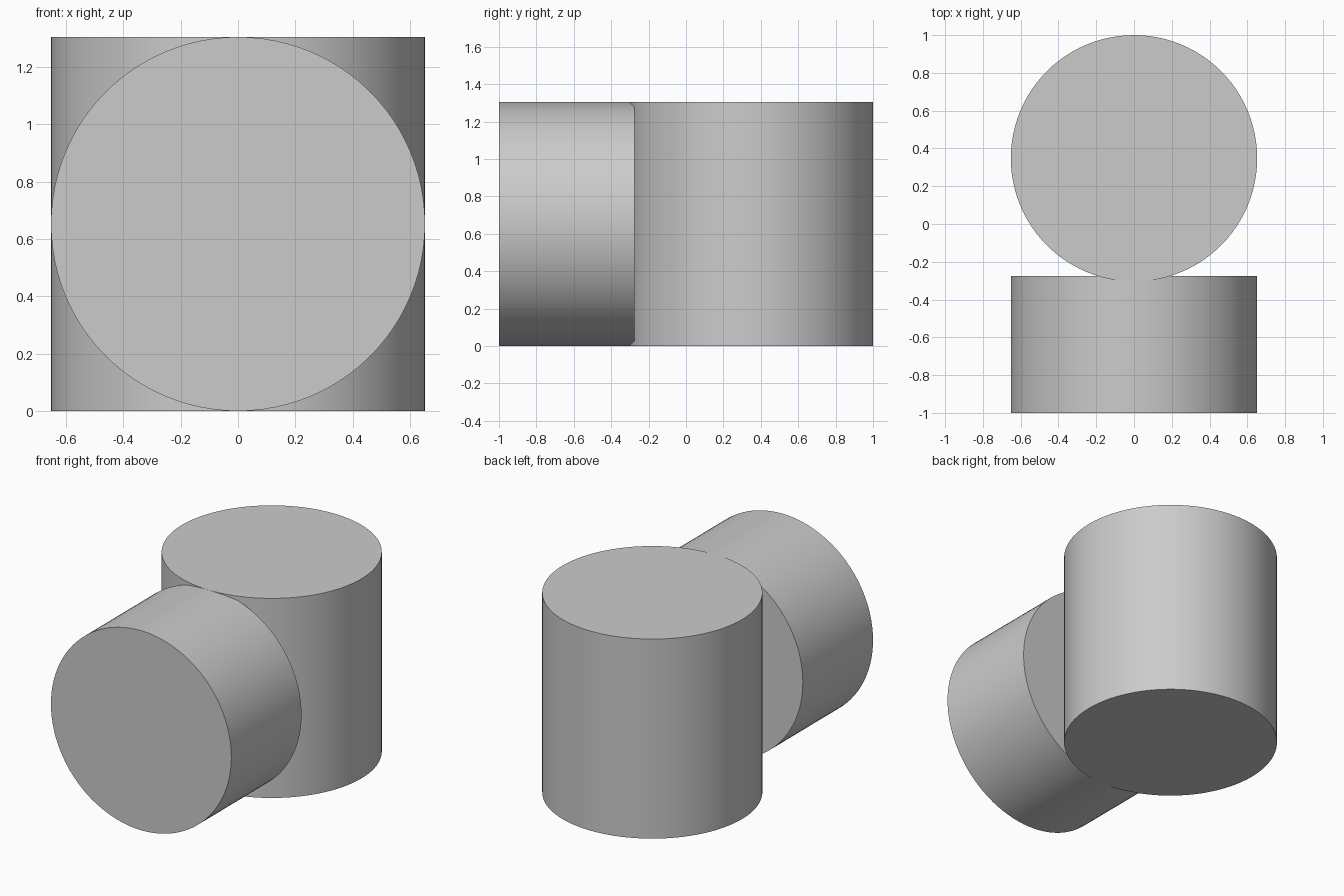
import bpy
import math

cube = bpy.data.objects.get("Cube")
if cube:
    bpy.data.objects.remove(cube, do_unlink=True)

RADIUS = 0.652
FRONT_END, INNER_END = -1.0, -0.275

# Plain grey for both parts
grey = bpy.data.materials.new("light_grey")
grey.use_nodes = True
colour = (0.6, 0.6, 0.6, 1)
grey.diffuse_color = colour
grey.node_tree.nodes["Principled BSDF"].inputs["Base Color"].default_value = colour


def cylinder(name, length, location, tilt=0.0):
    bpy.ops.mesh.primitive_cylinder_add(
        vertices=96, radius=RADIUS, depth=length,
        location=location, rotation=(tilt, 0, 0))
    obj = bpy.context.object
    obj.name = name
    obj.data.materials.append(grey)
    bpy.ops.object.shade_smooth_by_angle(angle=math.radians(30))
    return obj


# Upright drum at the back, as tall as it is wide
cylinder("upright_cylinder", 2 * RADIUS, (0, 1 - RADIUS, RADIUS))

# Shorter drum lying along y, slightly overlapping the upright one
cylinder("lying_cylinder", INNER_END - FRONT_END,
         (0, (FRONT_END + INNER_END) / 2, RADIUS), math.pi / 2)
